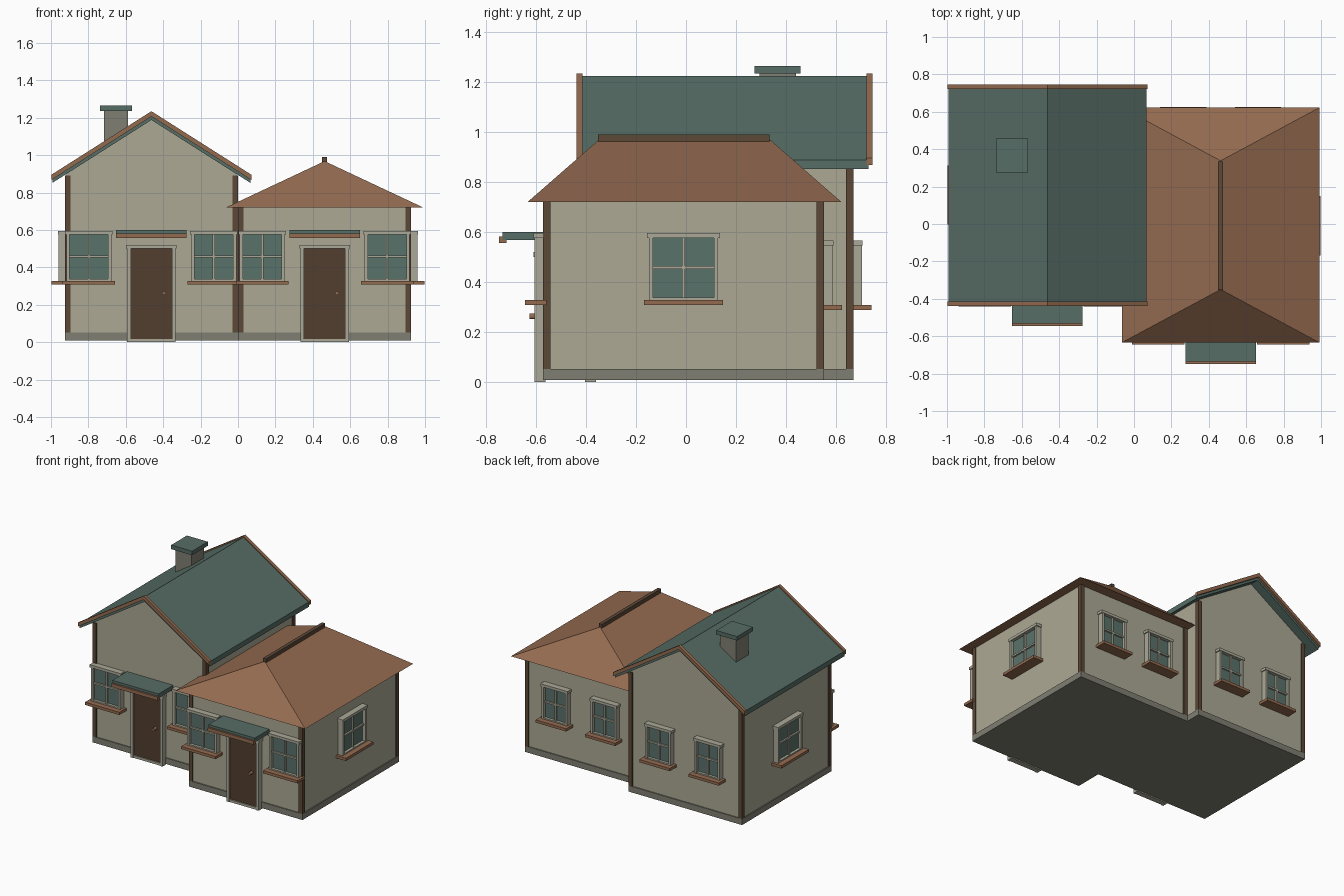
import bpy, bmesh
from mathutils import Vector

if "Cube" in bpy.data.objects:
    bpy.data.objects.remove(bpy.data.objects["Cube"])


def material(name, r, g, b):
    m = bpy.data.materials.new(name)
    lin = [((c / 255 + 0.055) / 1.055) ** 2.4 for c in (r, g, b)]
    m.diffuse_color = (*lin, 1)
    m.use_nodes = True
    m.node_tree.nodes["Principled BSDF"].inputs["Base Color"].default_value = m.diffuse_color
    return m


WALL = material("cream wall", 172, 169, 148)
TRIM = material("pale trim", 170, 169, 152)
STONE = material("grey stone", 128, 127, 115)
TEAL = material("teal roof", 87, 109, 102)
GLASS = material("window glass", 90, 114, 107)
BROWN = material("tile brown", 148, 107, 80)
DARK = material("dark timber", 92, 72, 55)
DOOR = material("door brown", 82, 61, 47)


def finish(name, bm, mat):
    bmesh.ops.recalc_face_normals(bm, faces=bm.faces)
    me = bpy.data.meshes.new(name)
    bm.to_mesh(me)
    bm.free()
    me.materials.append(mat)
    ob = bpy.data.objects.new(name, me)
    bpy.context.collection.objects.link(ob)
    return ob


def boxes(name, mat, items):
    """One object from boxes given as (corner, opposite corner)."""
    bm = bmesh.new()
    for a, b in items:
        a, b = Vector(a), Vector(b)
        vs = bmesh.ops.create_cube(bm, size=1)["verts"]
        for v in vs:
            v.co = Vector([(a[i] + b[i]) / 2 + v.co[i] * abs(b[i] - a[i]) for i in range(3)])
    return finish(name, bm, mat)


def prism(name, mat, profile, spans):
    """Extrude an x-z profile along y for each (y0, y1)."""
    bm = bmesh.new()
    for y0, y1 in spans:
        f = bm.faces.new([bm.verts.new((x, y0, z)) for x, z in profile])
        ext = bmesh.ops.extrude_face_region(bm, geom=[f])["geom"]
        bmesh.ops.translate(bm, vec=(0, y1 - y0, 0),
                            verts=[g for g in ext if isinstance(g, bmesh.types.BMVert)])
        bm.faces.ensure_lookup_table()
        if not f.is_valid or all(f2 is not f for f2 in bm.faces):
            bm.faces.new([v for v in bm.verts if abs(v.co.y - y0) < 1e-6])
    return finish(name, bm, mat)


def on_wall(side, pos):
    """Map (along, outward, z) onto a wall facing the given side."""
    return {"front": lambda u, d, z: (u, pos - d, z),
            "back": lambda u, d, z: (u, pos + d, z),
            "right": lambda u, d, z: (pos + d, u, z),
            "left": lambda u, d, z: (pos - d, u, z)}[side]


def window(label, side, pos, u, w, z0, z1):
    P = on_wall(side, pos)
    h, t, zm = w / 2, 0.017, (z0 + z1) / 2

    def B(u0, u1, d, a, b):
        return P(u + u0, -0.015, a), P(u + u1, d, b)
    boxes(label + "_window_frame", TRIM, [
        B(-h, -h + t, 0.034, z0, z1), B(h - t, h, 0.034, z0, z1),
        B(-h, h, 0.032, z0, z0 + 0.012),
        B(-h - 0.007, h + 0.007, 0.037, z1 - t, z1 + 0.003),
        B(-0.006, 0.006, 0.024, z0, z1), B(-h, h, 0.024, zm - 0.006, zm + 0.006)])
    boxes(label + "_window_glass", GLASS, [B(-h + 0.01, h - 0.01, 0.012, z0 + 0.005, z1 - 0.005)])
    boxes(label + "_window_sill", BROWN, [B(-h - 0.02, h + 0.02, 0.072, z0 - 0.017, z0 + 0.003)])


def entrance(label, pos, u):
    P = on_wall("front", pos)

    def B(u0, u1, d0, d1, a, b):
        return P(u + u0, d0, a), P(u + u1, d1, b)
    boxes(label + "_door_frame", TRIM, [
        B(-0.13, -0.11, -0.01, 0.034, 0, 0.51), B(0.11, 0.13, -0.01, 0.034, 0, 0.51),
        B(-0.135, 0.135, -0.01, 0.037, 0.5, 0.52), B(-0.12, 0.12, -0.01, 0.03, 0, 0.018)])
    boxes(label + "_door", DOOR, [B(-0.112, 0.112, -0.01, 0.022, 0.016, 0.503)])
    bpy.ops.mesh.primitive_cylinder_add(vertices=12, radius=0.011, depth=0.034,
                                        location=P(u + 0.067, 0.036, 0.262),
                                        rotation=(1.5707963, 0, 0))
    knob = bpy.context.object
    knob.name = label + "_door_knob"
    knob.data.materials.append(BROWN)
    # flat canopy with a brown front lip
    boxes(label + "_canopy", TEAL, [B(-0.188, 0.188, -0.01, 0.162, 0.568, 0.6)])
    boxes(label + "_canopy_lip", BROWN, [B(-0.188, 0.188, 0.145, 0.175, 0.556, 0.582)])


def shell(label, x0, x1, y0, y1, top):
    """Plinth and corner posts."""
    boxes(label + "_plinth", STONE, [((x0, y0, 0.008), (x1, y1, 0.052))])
    p = 0.03
    boxes(label + "_corner_posts", DARK, [
        ((x, y, 0.05), (x + p, y + p, top)) for x in (x0, x1 - p) for y in (y0, y1 - p)])


I = 0.008           # walls sit back behind the posts
LX, RX = -0.463, 0.463
LY0, LY1, RY0, RY1 = -0.37, 0.67, -0.573, 0.553

# left house: walls with gables
shell("left", -0.926, 0, LY0, LY1, 0.89)
prism("left_walls", WALL, [(-0.926 + I, 0.04), (-I, 0.04), (-I, 0.905), (LX, 1.195),
                           (-0.926 + I, 0.905)], [(LY0 + I, LY1 - I)])


def chevron(top, thick, half):
    k = 0.635
    return [(LX - half, top - k * half), (LX, top), (LX + half, top - k * half),
            (LX + half, top - k * half - thick), (LX, top - thick),
            (LX - half, top - k * half - thick)]


# gable roof and barge boards
prism("gable_roof", TEAL, chevron(1.225, 0.037, 0.53), [(-0.425, 0.73)])
prism("barge_boards", BROWN, chevron(1.235, 0.028, 0.535), [(-0.438, -0.415), (0.722, 0.747)])

# chimney
boxes("chimney", STONE, [((-0.717, 0.295, 1.0), (-0.587, 0.44, 1.24))])
boxes("chimney_cap", TEAL, [((-0.737, 0.275, 1.235), (-0.567, 0.458, 1.265))])

# right house: walls
shell("right", 0, 0.926, RY0, RY1, 0.725)
boxes("right_walls", WALL, [((I, RY0 + I, 0.04), (0.926 - I, RY1 - I, 0.73))])

# hip roof and ridge cap
bm = bmesh.new()
a, b, c, d, e, f = [bm.verts.new(p) for p in (
    (-0.065, -0.634, 0.72), (0.991, -0.634, 0.72), (0.991, 0.622, 0.72),
    (-0.065, 0.622, 0.72), (RX, -0.35, 0.968), (RX, 0.338, 0.968))]
for face in ((a, b, e), (b, c, f, e), (c, d, f), (d, a, e, f), (a, d, c, b)):
    bm.faces.new(face)
finish("hip_roof", bm, BROWN)
boxes("ridge_cap", DARK, [((RX - 0.013, -0.353, 0.955), (RX + 0.013, 0.335, 0.99))])

# doors and windows
for label, cx, front, back in (("left", LX, LY0, LY1), ("right", RX, RY0, RY1)):
    entrance(label, front, cx)
    for n, s in (("a", -1), ("b", 1)):
        window(f"{label}_front_{n}", "front", front, cx + s * 0.334, 0.24, 0.325, 0.592)
        window(f"{label}_back_{n}", "back", back, cx + s * 0.2, 0.208, 0.305, 0.562)
window("right_side", "right", 0.926, -0.01, 0.278, 0.325, 0.592)
window("left_side", "left", -0.926, 0.155, 0.278, 0.325, 0.592)
